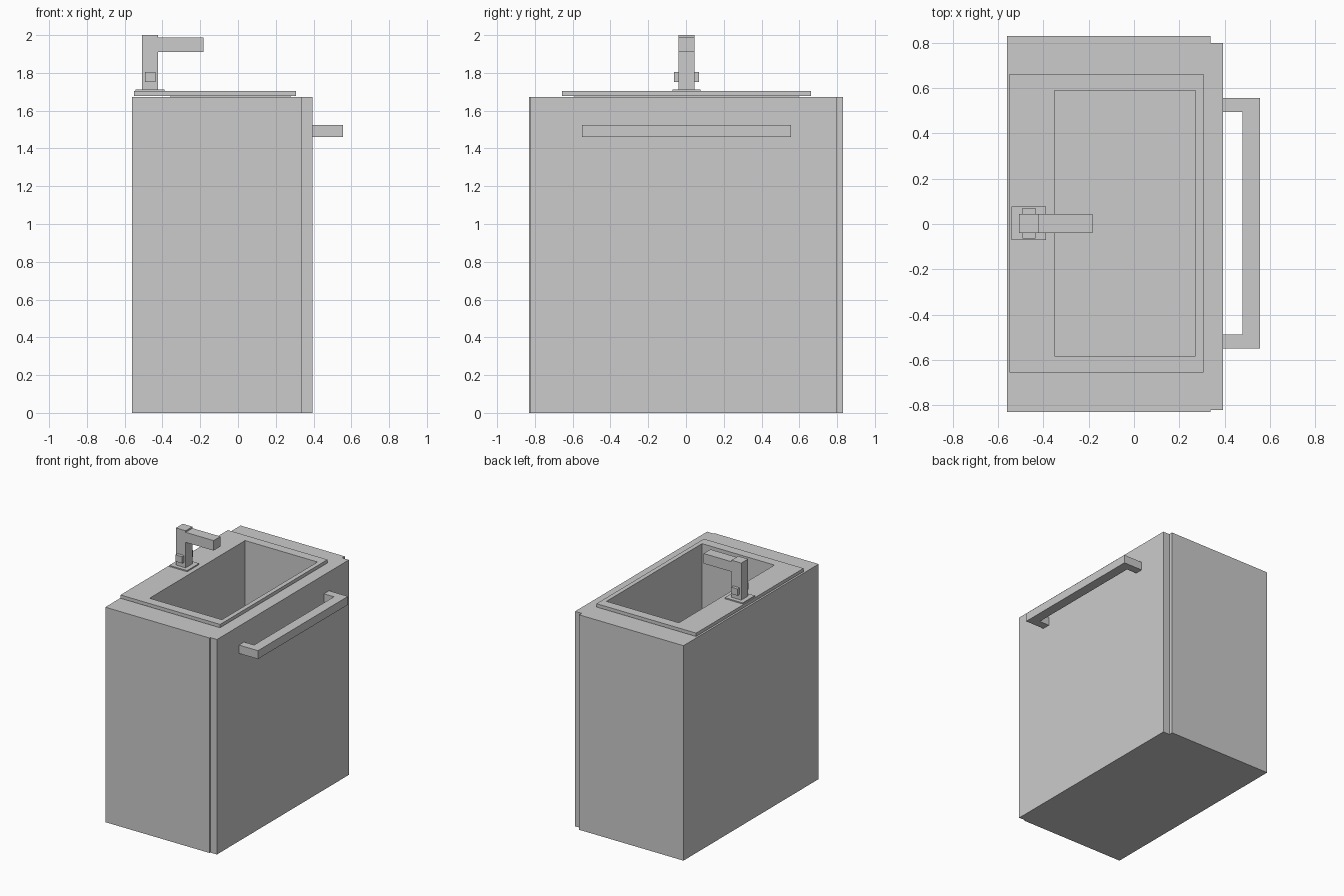
import bpy, bmesh
from mathutils import Vector

if "Cube" in bpy.data.objects:
    bpy.data.objects.remove(bpy.data.objects["Cube"])

CY = 0.003  # shared centre line of sink, tap and handle


def box(name, x, y, z):
    """Axis-aligned box from (min, max) ranges."""
    bm = bmesh.new()
    bmesh.ops.create_cube(bm, size=1)
    for v in bm.verts:
        v.co = Vector([lo + (c + 0.5) * (hi - lo) for c, (lo, hi) in zip(v.co, (x, y, z))])
    return finish(name, bm)


def prism(name, pts, axis, lo, hi):
    """Extrude a closed profile along y (profile in xz) or z (profile in xy)."""
    place = (lambda a, b, t: (a, t, b)) if axis == 'y' else (lambda a, b, t: (a, b, t))
    bm = bmesh.new()
    face = bm.faces.new([bm.verts.new(place(a, b, lo)) for a, b in pts])
    ext = bmesh.ops.extrude_face_region(bm, geom=[face])
    shift = Vector(place(0, 0, hi - lo))
    for v in ext['geom']:
        if isinstance(v, bmesh.types.BMVert):
            v.co += shift
    bmesh.ops.recalc_face_normals(bm, faces=bm.faces)
    return finish(name, bm)


def finish(name, bm):
    mesh = bpy.data.meshes.new(name)
    bm.to_mesh(mesh)
    bm.free()
    obj = bpy.data.objects.new(name, mesh)
    bpy.context.collection.objects.link(obj)
    return obj


def mid(half):
    return (CY - half, CY + half)


def cut(obj, cutter):
    mod = obj.modifiers.new("opening", 'BOOLEAN')
    mod.operation = 'DIFFERENCE'
    mod.solver = 'EXACT'
    mod.object = cutter
    cutter.hide_render = True
    cutter.hide_viewport = True
    cutter.display_type = 'WIRE'


# Cabinet and door
cabinet = box("cabinet", (-0.56, 0.338), (-0.831, 0.831), (0, 1.672))
box("door", (0.338, 0.394), (-0.822, 0.80), (0, 1.672))

# Sink: raised rim and deep basin dropped into the cabinet
FLOOR = 0.98
rim = box("sink_rim", (-0.551, 0.306), mid(0.66), (1.677, 1.703))
basin = box("sink_basin", (-0.358, 0.277), mid(0.593), (FLOOR - 0.01, 1.69))
inner = box("basin_cutter", (-0.352, 0.271), mid(0.587), (FLOOR, 1.8))
outer = box("cabinet_cutter", (-0.358, 0.277), mid(0.593), (FLOOR - 0.01, 1.8))
cut(rim, inner)
cut(basin, inner)
cut(cabinet, outer)

# Tap
box("tap_base", (-0.542, -0.388), mid(0.074), (1.70, 1.712))
box("tap_column", (-0.507, -0.423), mid(0.042), (1.712, 2.0))
box("tap_spout", (-0.423, -0.183), mid(0.042), (1.91, 1.988))
for side, name in ((-1, "tap_knob_front"), (1, "tap_knob_back")):
    y = sorted((CY + side * 0.042, CY + side * 0.067))
    box(name, (-0.493, -0.436), y, (1.752, 1.804))

# Door handle: U-shaped bar
y0, y1 = mid(0.553)
prism("door_handle", [(0.394, y0), (0.557, y0), (0.557, y1), (0.394, y1),
                      (0.394, y1 - 0.062), (0.48, y1 - 0.062),
                      (0.48, y0 + 0.062), (0.394, y0 + 0.062)], 'z', 1.46, 1.525)
